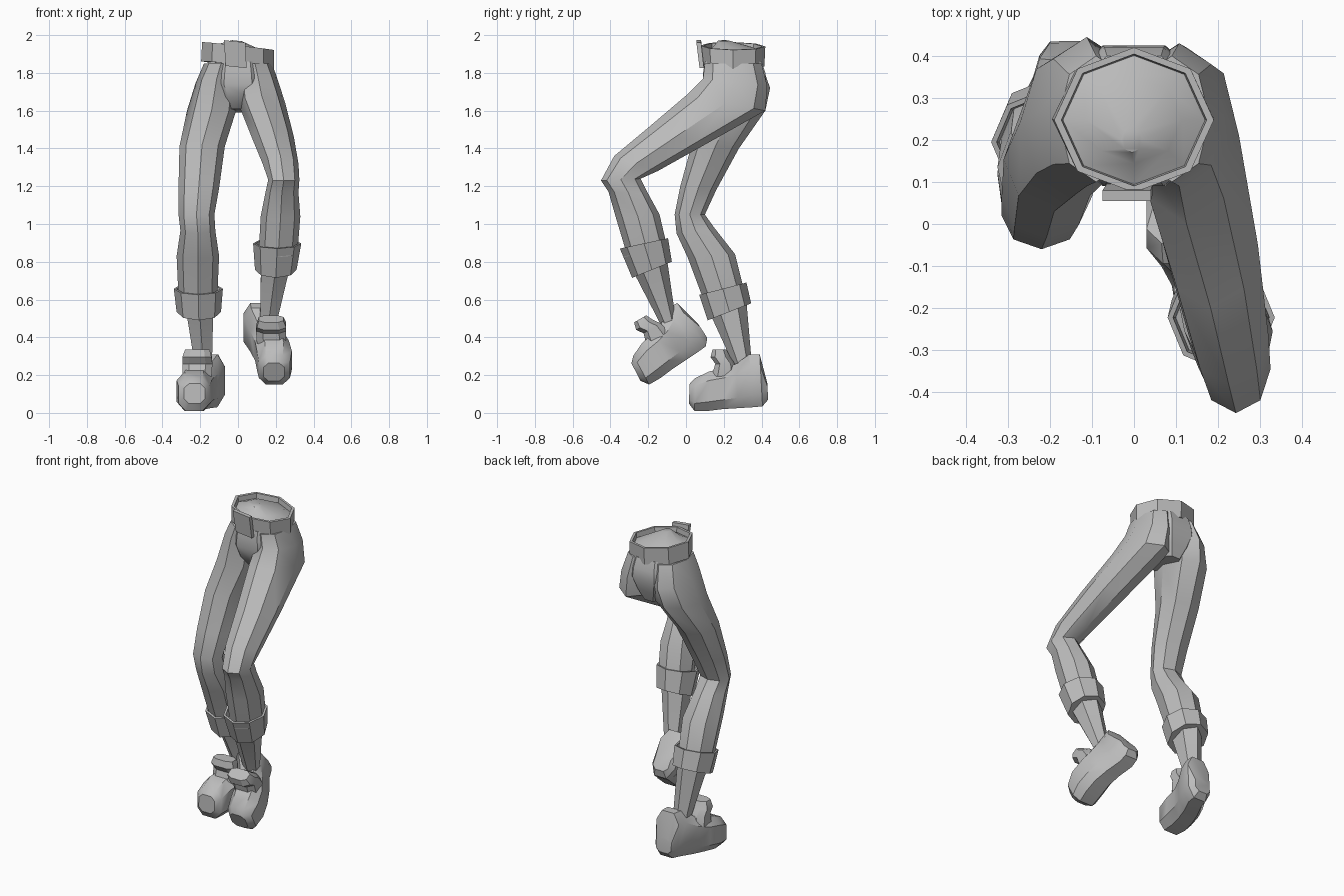
import bpy, bmesh, math

if "Cube" in bpy.data.objects:
    bpy.data.objects.remove(bpy.data.objects["Cube"])

grey = bpy.data.materials.new("plain_grey")
grey.use_nodes = True
grey.diffuse_color = (0.5, 0.5, 0.5, 1)
grey.node_tree.nodes["Principled BSDF"].inputs["Base Color"].default_value = (0.5, 0.5, 0.5, 1)


def loft(name, rings, sides=8, flat=False, boxy=1, slope=0, angle=28, move=None):
    """Skin rings given as front (y, z), back (y, z), x min, x max."""
    bm = bmesh.new()
    turn = math.pi / sides if flat else 0
    grow = 1 / math.cos(turn) ** boxy

    def spread(v):
        return math.copysign(grow * abs(v) ** boxy / 2, v)

    loops = []
    for fy, fz, by, bz, xa, xb in rings:
        loop = []
        for i in range(sides):
            a = 2 * math.pi * i / sides + turn
            c, s = spread(math.cos(a)), spread(math.sin(a))
            x = (xa + xb) / 2 + s * (xb - xa)
            y = (fy + by) / 2 + c * (fy - by)
            z = (fz + bz) / 2 + c * (fz - bz) + slope * x
            loop.append(bm.verts.new(move(x, y, z) if move else (x, y, z)))
        loops.append(loop)
    for a, b in zip(loops, loops[1:]):
        for i in range(sides):
            j = (i + 1) % sides
            bm.faces.new((a[i], a[j], b[j], b[i]))
    bm.faces.new(loops[0])
    bm.faces.new(loops[-1])
    bmesh.ops.recalc_face_normals(bm, faces=bm.faces)
    mesh = bpy.data.meshes.new(name)
    bm.to_mesh(mesh)
    bm.free()
    mesh.materials.append(grey)
    obj = bpy.data.objects.new(name, mesh)
    bpy.context.collection.objects.link(obj)
    bpy.ops.object.select_all(action='DESELECT')
    obj.select_set(True)
    bpy.context.view_layer.objects.active = obj
    bpy.ops.object.shade_smooth_by_angle(angle=math.radians(angle))
    return obj


def shrink(ring, k):
    """Scale a ring about its own centre."""
    fy, fz, by, bz, xa, xb = ring
    pairs = [(fy, by), (fz, bz), (xa, xb)]
    (fy, by), (fz, bz), (xa, xb) = [((p + q) / 2 + k * (p - q) / 2,
                                    (p + q) / 2 - k * (p - q) / 2) for p, q in pairs]
    return fy, fz, by, bz, xa, xb


def lower(ring, d):
    fy, fz, by, bz, xa, xb = ring
    return fy, fz - d, by, bz - d, xa, xb


# Pelvis filling the space between the legs
loft("pelvis", [
    (.10, 1.86, .40, 1.86, -.155, .155),
    (.09, 1.80, .42, 1.80, -.17, .17),
    (.09, 1.74, .425, 1.74, -.18, .18),
    (.105, 1.67, .40, 1.66, -.13, .13),
    (.15, 1.61, .37, 1.59, -.07, .07)], flat=True, angle=40)

# Trouser legs, the left one raised and stepping forward
loft("left_trouser_leg", [
    (.10, 1.85, .40, 1.85, .00, .18),
    (.09, 1.77, .43, 1.73, .00, .215),
    (.00, 1.68, .42, 1.60, .00, .25),
    (-.20, 1.51, .10, 1.42, .07, .295),
    (-.38, 1.36, -.15, 1.28, .13, .32),
    (-.45, 1.23, -.24, 1.24, .16, .325),
    (-.41, 1.17, -.20, 1.16, .145, .32),
    (-.37, 1.03, -.14, 1.05, .12, .33),
    (-.31, .83, -.10, .88, .11, .315)], angle=35)
loft("right_trouser_leg", [
    (.10, 1.85, .40, 1.85, -.18, .00),
    (.09, 1.77, .445, 1.72, -.225, .00),
    (.07, 1.60, .42, 1.60, -.27, -.01),
    (.03, 1.42, .28, 1.40, -.31, -.07),
    (-.03, 1.20, .16, 1.18, -.315, -.10),
    (-.06, 1.05, .10, 1.05, -.315, -.125),
    (-.05, .95, .15, .98, -.305, -.12),
    (.01, .82, .26, .84, -.325, -.10),
    (.10, .58, .31, .64, -.315, -.11)], angle=35)

# Rolled cuffs and bare shins below them
cuffs = {"left": ((-.35, .87, -.095, .925, .08, .335), (-.285, .715, -.075, .80, .09, .31)),
         "right": ((.07, .625, .32, .69, -.34, -.08), (.115, .49, .345, .58, -.325, -.09))}
for side, (top, bottom) in cuffs.items():
    loft(side + "_cuff", [shrink(bottom, .7), bottom, top, shrink(top, .9),
                          lower(shrink(top, .85), .05)])
loft("left_shin", [(-.28, .75, -.10, .81, .11, .285), (-.13, .46, -.055, .50, .11, .21),
                   (-.10, .36, -.03, .40, .11, .20)], sides=6)
loft("right_shin", [(.13, .52, .32, .59, -.285, -.12), (.245, .27, .345, .30, -.24, -.13),
                    (.27, .18, .35, .20, -.23, -.13)], sides=6)

# Boots, modelled from toe to heel as bottom and top points per section
boot = [(-.03, .04, -.025, .145, -.055, .055),
        (.00, .00, .005, .175, -.085, .08),
        (.07, .00, .08, .21, -.095, .09),
        (.15, .01, .16, .225, -.08, .10),
        (.23, .015, .22, .25, -.05, .125),
        (.31, .02, .29, .30, -.01, .16),
        (.36, .025, .345, .30, .005, .16),
        (.39, .06, .385, .15, .03, .135)]
tongue = [(.09, .18, .23, .19, -.065, .09),
          (.11, .25, .215, .25, -.065, .095),
          (.085, .285, .19, .285, -.065, .09),
          (.095, .325, .17, .325, -.05, .08)]


def placer(mirror, pitch, x0, y0, z0):
    c, s = math.cos(math.radians(pitch)), math.sin(math.radians(pitch))
    return lambda x, y, z: (x0 + mirror * x, y0 + c * y - s * z, z0 + s * y + c * z)


for side, place in (("left", placer(-1, 30, .19, -.195, .15)),
                    ("right", placer(1, 0, -.23, .045, .01))):
    loft(side + "_boot", boot, flat=True, boxy=.7, angle=35, move=place)
    loft(side + "_boot_tongue", tongue, flat=True, boxy=.7, move=place)

# Belt with a raised rim, a shallow dome inside it and a plain buckle
rim = (.075, 1.945, .42, 1.94, -.19, .19)
base = (.085, 1.845, .415, 1.835, -.195, .19)
loft("belt", [shrink(base, .85), base, rim, shrink(rim, .91), lower(shrink(rim, .88), .05)],
     slope=-.11)
loft("waist_top", [lower(shrink(rim, .89), .03), lower(shrink(rim, .6), .005),
                   (.17, 1.97, .23, 1.97, -.03, .02)], slope=-.11, angle=40)
loft("buckle", [(.072, 1.83, .095, 1.83, -.065, .045), (.055, 1.965, .08, 1.965, -.075, .04)],
     sides=4, flat=True, slope=-.11)
